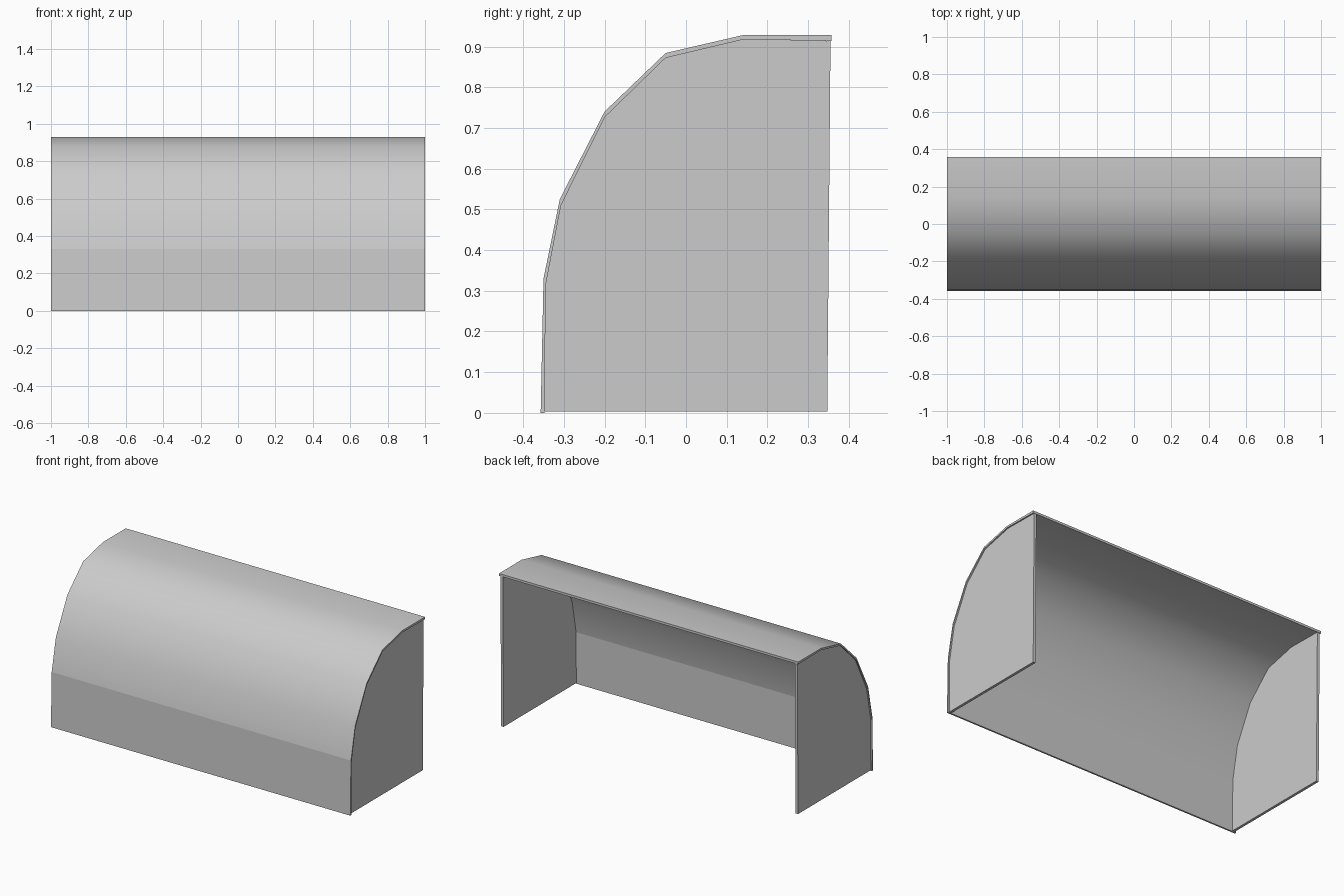
import bpy, bmesh, math

cube = bpy.data.objects.get("Cube")
if cube:
    bpy.data.objects.remove(cube, do_unlink=True)

grey = bpy.data.materials.new("plain_grey")
grey.use_nodes = True
colour = (0.6, 0.6, 0.6, 1)
grey.diffuse_color = colour
grey.node_tree.nodes["Principled BSDF"].inputs["Base Color"].default_value = colour


def extrude_profile(name, profile, x0, x1, creases=()):
    """Extrude a (y, z) outline along x; long edges at crease points stay sharp."""
    bm = bmesh.new()
    rows = [[bm.verts.new((x, y, z)) for y, z in profile] for x in (x0, x1)]
    bm.faces.new(rows[0])
    bm.faces.new(rows[1][::-1])
    n = len(profile)
    for i in range(n):
        j = (i + 1) % n
        bm.faces.new((rows[0][i], rows[1][i], rows[1][j], rows[0][j]))
    bmesh.ops.recalc_face_normals(bm, faces=bm.faces)
    for face in bm.faces:
        face.smooth = True
    for edge in bm.edges:
        edge.smooth = edge.calc_face_angle() < math.radians(35)
    for i in creases:
        bm.edges.get((rows[0][i], rows[1][i])).smooth = False
    mesh = bpy.data.meshes.new(name)
    bm.to_mesh(mesh)
    bm.free()
    mesh.materials.append(grey)
    obj = bpy.data.objects.new(name, mesh)
    bpy.context.collection.objects.link(obj)
    return obj


# Curved shell: outer and inner lines, bottom front to top back
outer = [(-0.357, 0), (-0.35, 0.33), (-0.31, 0.525), (-0.2, 0.74),
         (-0.05, 0.884), (0.14, 0.928), (0.357, 0.928)]
inner = [(-0.347, 0), (-0.345, 0.312), (-0.307, 0.51), (-0.199, 0.727),
         (-0.05, 0.872), (0.14, 0.917), (0.357, 0.914)]
shell = outer + inner[::-1]
extrude_profile("curved_shell", shell, -1, 1, creases=(1, len(shell) - 2))

# Flat end panels, set just inside the shell ends
panel = [(-0.347, 0.004)] + inner[1:-1] + [(0.355, 0.914), (0.347, 0.004)]
for side, sign in (("left", 1), ("right", -1)):
    extrude_profile(side + "_end_panel", panel, sign * 0.992, sign * 0.976)
